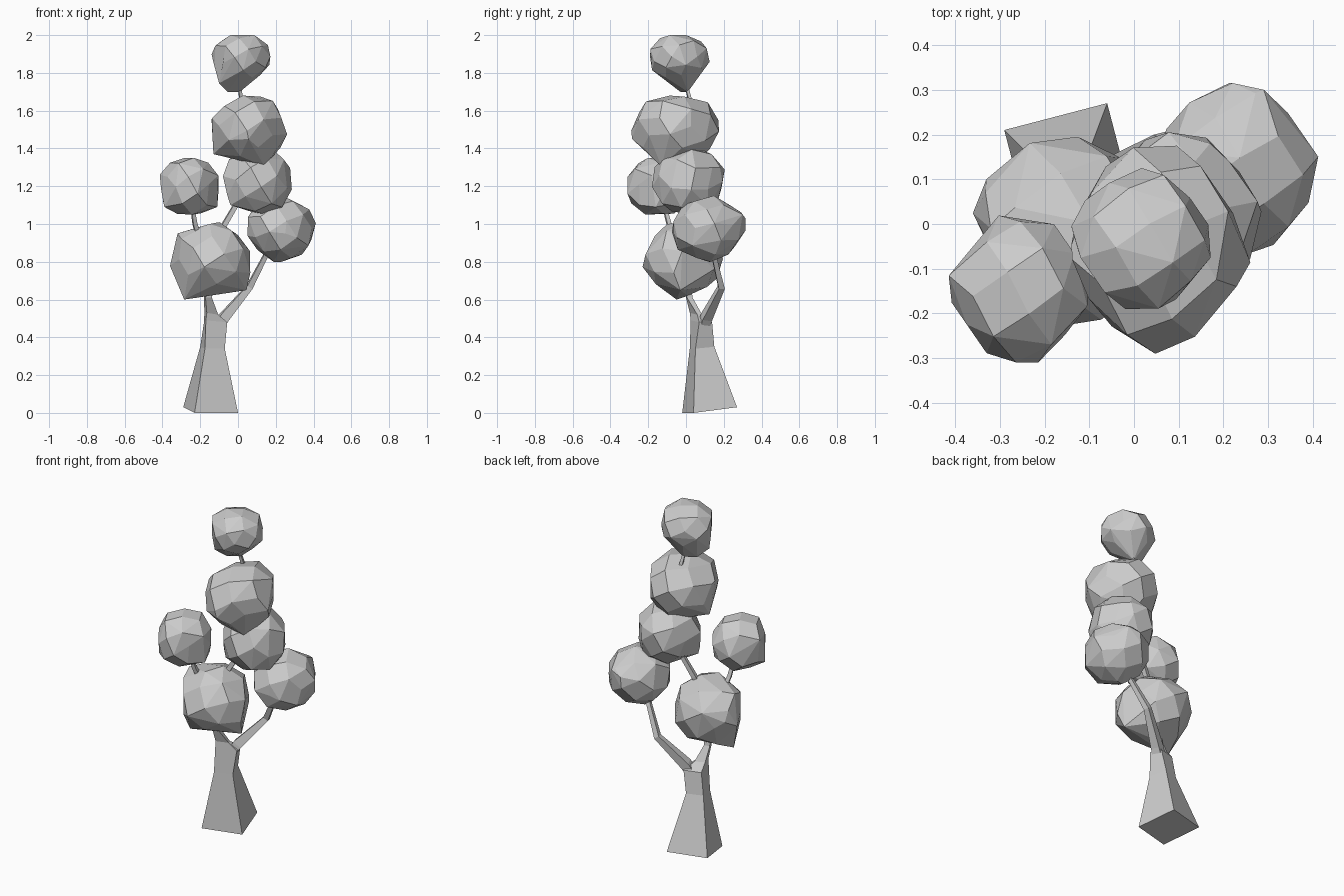
import bpy, bmesh, math, random
from mathutils import Vector

cube = bpy.data.objects.get("Cube")
if cube:
    bpy.data.objects.remove(cube, do_unlink=True)

grey = bpy.data.materials.new("light_grey")
grey.use_nodes = True
tone = (0.6, 0.6, 0.6, 1)
grey.diffuse_color = tone
grey.node_tree.nodes["Principled BSDF"].inputs["Base Color"].default_value = tone

# Oblique directions along which the foliage is trimmed
ACROSS = Vector((0.822, 0.569, 0))
ALONG = Vector((-0.77, 0.64, 0))


def finish(name, bm):
    bmesh.ops.recalc_face_normals(bm, faces=bm.faces[:])
    mesh = bpy.data.meshes.new(name)
    bm.to_mesh(mesh)
    bm.free()
    mesh.materials.append(grey)
    obj = bpy.data.objects.new(name, mesh)
    bpy.context.collection.objects.link(obj)


def skin_rings(name, rings):
    """Closed four-sided tube through successive rings of points."""
    bm = bmesh.new()
    loops = [[bm.verts.new(p) for p in ring] for ring in rings]
    for a, b in zip(loops, loops[1:]):
        for i in range(4):
            j = (i + 1) % 4
            bm.faces.new((a[i], a[j], b[j], b[i]))
    bm.faces.new(loops[0])
    bm.faces.new(loops[-1])
    finish(name, bm)


def branch(name, path, widths):
    """Tapering square branch that follows a bent path."""
    pts = [Vector(p) for p in path]
    rings = []
    for i, p in enumerate(pts):
        along = (pts[min(i + 1, len(pts) - 1)] - pts[max(i - 1, 0)]).normalized()
        side = along.cross(Vector((0.25, -1, 0))).normalized()
        front = along.cross(side)
        h = widths[i] / 2
        rings.append([p + side * h * s + front * h * t
                      for s, t in ((-1, -1), (1, -1), (1, 1), (-1, 1))])
    skin_rings(name, rings)


def foliage(name, low, high, across, along, corners, seed, count=34):
    """Faceted clump: a rough ball fitted to its extent, trimmed, with corners."""
    rng = random.Random(seed)
    pts = []
    for i in range(count):
        z = 1 - (2 * i + 1) / count
        r = math.sqrt(1 - z * z)
        a = i * math.pi * (3 - math.sqrt(5)) + seed
        pts.append(Vector((z, r * math.cos(a), r * math.sin(a))) * rng.uniform(0.96, 1.06))
    least = [min(p[k] for p in pts) for k in range(3)]
    most = [max(p[k] for p in pts) for k in range(3)]
    bm = bmesh.new()
    for p in pts:
        q = Vector([low[k] + (p[k] - least[k]) / (most[k] - least[k])
                    * (high[k] - low[k]) for k in range(3)])
        for way, (near, far) in ((ACROSS, across), (ALONG, along)):
            d = q.dot(way)
            q += way * (min(max(d, near), far) - d)
        bm.verts.new(q)
    for c in corners:
        bm.verts.new(c)
    bmesh.ops.convex_hull(bm, input=bm.verts[:])
    loose = [v for v in bm.verts if not v.link_faces]
    bmesh.ops.delete(bm, geom=loose, context='VERTS')
    bmesh.ops.dissolve_limit(bm, angle_limit=math.radians(8),
                             verts=bm.verts[:], edges=bm.edges[:])
    finish(name, bm)


# Flared trunk with a tilted base, narrowing into the main limb
skin_rings("trunk", [
    [(-0.29, 0.21, 0.03), (-0.06, 0.27, 0.03), (0, 0.04, 0), (-0.23, -0.02, 0)],
    [(-0.2, 0.12, 0.35), (-0.105, 0.15, 0.35), (-0.07, 0.05, 0.34), (-0.175, 0.02, 0.34)],
    [(-0.18, 0.11, 0.48), (-0.08, 0.138, 0.48), (-0.057, 0.07, 0.48), (-0.17, 0.025, 0.49)],
    [(-0.178, 0.07, 0.53), (-0.115, 0.085, 0.52), (-0.105, 0.06, 0.52), (-0.165, 0.02, 0.53)],
    [(-0.18, 0.03, 0.61), (-0.145, 0.035, 0.61), (-0.138, 0.005, 0.61), (-0.172, 0, 0.61)],
    [(-0.165, 0, 0.85), (-0.14, 0, 0.85), (-0.14, -0.03, 0.85), (-0.165, -0.03, 0.85)],
])

# Branches
branch("right_fork",
       [(-0.12, 0.085, 0.43), (-0.075, 0.108, 0.505), (0.06, 0.187, 0.665),
        (0.14, 0.15, 0.82), (0.22, 0.1, 0.98)],
       [0.05, 0.052, 0.032, 0.024, 0.015])
branch("left_twig",
       [(-0.18, -0.03, 0.84), (-0.228, -0.09, 1.0), (-0.25, -0.13, 1.15)],
       [0.03, 0.022, 0.015])
branch("upper_branch",
       [(-0.15, -0.02, 0.84), (-0.07, 0.02, 1.0), (0, 0.04, 1.12),
        (0.06, 0, 1.4), (0.02, 0.025, 1.64), (0, -0.01, 1.78)],
       [0.03, 0.026, 0.024, 0.02, 0.018, 0.014])

# Foliage clumps: low extent, high extent, oblique extents, extra corners
clumps = {
    "top_foliage": ((-0.14, -0.19, 1.755), (0.175, 0.125, 2.0),
                    (-0.141, 0.136), (-0.18, 0.12),
                    [(-0.055, -0.03, 1.7), (0.01, 0.01, 1.7), (-0.1, -0.08, 1.745)]),
    "upper_foliage": ((-0.14, -0.29, 1.32), (0.26, 0.175, 1.68),
                      (-0.2, 0.196), (-0.266, 0.136),
                      [(0.14, -0.13, 1.305), (-0.13, -0.04, 1.37), (0.055, -0.285, 1.45),
                       (-0.138, -0.08, 1.56), (0.05, 0.1, 1.37)]),
    "middle_foliage": ((-0.08, -0.18, 1.05), (0.285, 0.205, 1.4),
                       (-0.08, 0.26), (-0.25, 0.109),
                       [(0.17, 0.18, 1.3), (-0.04, -0.06, 1.1)]),
    "left_foliage": ((-0.42, -0.31, 1.05), (-0.095, 0.02, 1.35),
                     (-0.435, -0.147), (-0.04, 0.245),
                     [(-0.39, -0.2, 1.09), (-0.11, -0.16, 1.09)]),
    "right_foliage": ((0.05, -0.075, 0.8), (0.415, 0.315, 1.15),
                      (0.087, 0.424), (-0.27, 0.08),
                      [(0.22, 0.315, 1.03), (0.29, 0.3, 1.05), (0.25, -0.065, 0.95),
                       (0.23, 0.13, 0.8)]),
    "lower_foliage": ((-0.36, -0.23, 0.62), (0.065, 0.195, 1.01),
                      (-0.3, 0.06), (-0.1, 0.3),
                      [(-0.285, -0.05, 0.6), (0.045, -0.03, 0.65), (-0.33, 0.1, 0.82),
                       (-0.32, -0.01, 0.95), (-0.15, -0.1, 1.0)]),
}
for n, (name, spec) in enumerate(clumps.items()):
    foliage(name, *spec, seed=n + 3)
